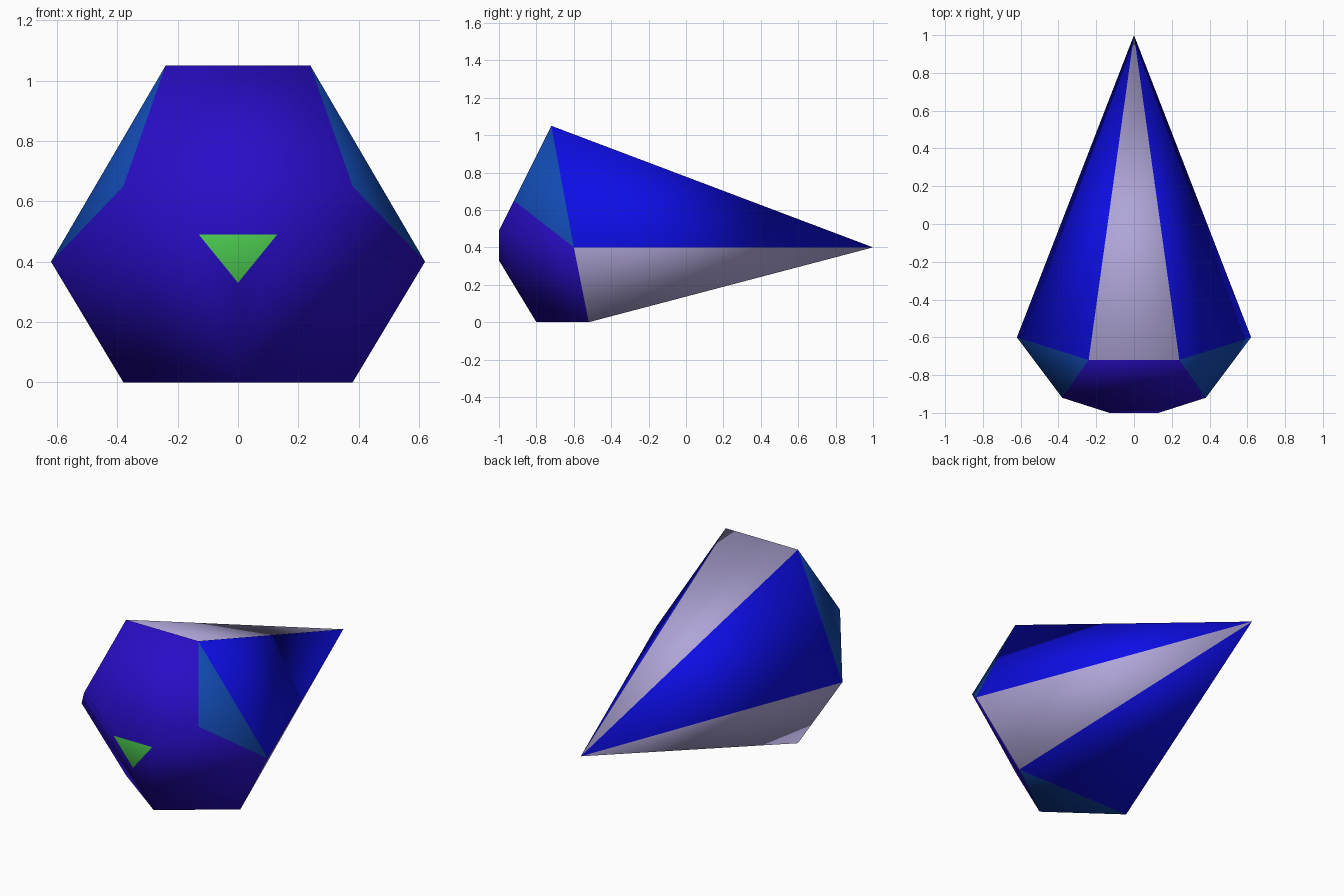
import bpy
import bmesh
from mathutils import Vector

cube = bpy.data.objects.get("Cube")
if cube:
    bpy.data.objects.remove(cube, do_unlink=True)


def material(name, color):
    mat = bpy.data.materials.new(name)
    mat.use_nodes = True
    mat.diffuse_color = (*color, 1)
    mat.node_tree.nodes["Principled BSDF"].inputs["Base Color"].default_value = (*color, 1)
    return mat


materials = [
    material("violet", (0.022, 0.004, 0.58)),
    material("blue", (0.004, 0.004, 0.80)),
    material("lavender_grey", (0.43, 0.38, 0.68)),
    material("teal", (0.006, 0.07, 0.45)),
    material("green", (0.08, 0.65, 0.09)),
]
VIOLET, BLUE, GREY, TEAL, GREEN = range(5)

bm = bmesh.new()


def pair(x, y, z):
    """Mirrored vertices: left (+x), then right (-x)."""
    return bm.verts.new((x, y, z)), bm.verts.new((-x, y, z))


# Corners of the faceted head and the long tail
crown = pair(0.24, -0.72, 1.05)
side = pair(0.62, -0.60, 0.40)
base = pair(0.38, -0.52, 0.0)
cheek = pair(0.38, -0.92, 0.65)
nose = pair(0.13, -1.0, 0.49)
chin = bm.verts.new((0, -0.80, 0.0))
nose_tip = bm.verts.new((0, -1.0, 0.33))
tail_tip = bm.verts.new((0, 1.0, 0.40))

center = Vector((0, -0.5, 0.45))


def facet(color, *verts):
    face = bm.faces.new(verts)
    face.material_index = color
    face.smooth = True
    face.normal_update()
    if face.normal.dot(face.calc_center_median() - center) < 0:
        face.normal_flip()


# Facets on the middle line
facet(GREEN, nose[0], nose[1], nose_tip)
facet(VIOLET, crown[0], cheek[0], nose[0], nose[1], cheek[1], crown[1])
facet(TEAL, base[0], chin, base[1])
facet(GREY, crown[0], crown[1], tail_tip)
facet(BLUE, base[0], base[1], tail_tip)

# Facets repeated on both sides
for s in (0, 1):
    facet(VIOLET, cheek[s], side[s], base[s], chin, nose_tip, nose[s])
    facet(TEAL, crown[s], cheek[s], side[s])
    facet(BLUE, crown[s], side[s], tail_tip)
    facet(GREY, side[s], base[s], tail_tip)

mesh = bpy.data.meshes.new("faceted_gem")
bm.to_mesh(mesh)
bm.free()
for mat in materials:
    mesh.materials.append(mat)
gem = bpy.data.objects.new("faceted_gem", mesh)
bpy.context.collection.objects.link(gem)
